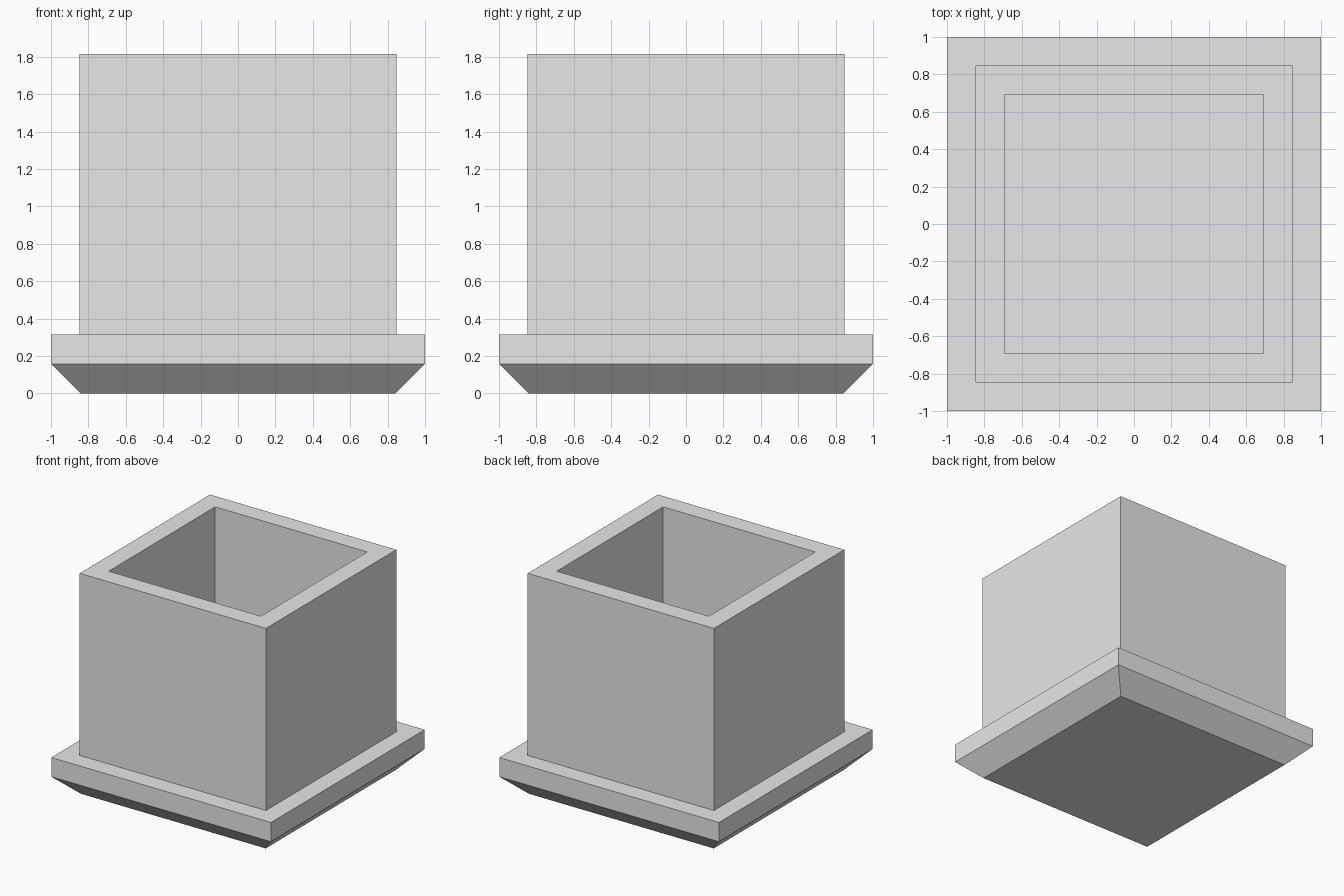
import bpy, bmesh

cube = bpy.data.objects.get("Cube")
if cube:
    bpy.data.objects.remove(cube, do_unlink=True)

grey = bpy.data.materials.new("plain grey")
grey.use_nodes = True
colour = (0.8, 0.8, 0.8, 1)
grey.diffuse_color = colour
grey.node_tree.nodes["Principled BSDF"].inputs["Base Color"].default_value = colour


def square_loft(name, profile):
    """Join square rings of (half width, height), capping first and last."""
    bm = bmesh.new()
    rings = [[bm.verts.new((sx * h, sy * h, z))
              for sx, sy in ((-1, -1), (1, -1), (1, 1), (-1, 1))]
             for h, z in profile]
    for low, high in zip(rings, rings[1:]):
        for i in range(4):
            j = (i + 1) % 4
            bm.faces.new((low[i], low[j], high[j], high[i]))
    bm.faces.new(rings[0][::-1])
    bm.faces.new(rings[-1])
    bmesh.ops.recalc_face_normals(bm, faces=bm.faces)
    mesh = bpy.data.meshes.new(name)
    bm.to_mesh(mesh)
    bm.free()
    mesh.materials.append(grey)
    obj = bpy.data.objects.new(name, mesh)
    bpy.context.collection.objects.link(obj)
    return obj


BASE_TOP, RIM_TOP = 0.316, 1.815
BODY, INNER = 0.848, 0.693

# One continuous shell: tapered foot, ledge, outer wall, rim, inner wall, floor
square_loft("square_planter", [
    (0.842, 0), (1, 0.158), (1, BASE_TOP),
    (BODY, BASE_TOP), (BODY, RIM_TOP),
    (INNER, RIM_TOP), (INNER, BASE_TOP),
])
